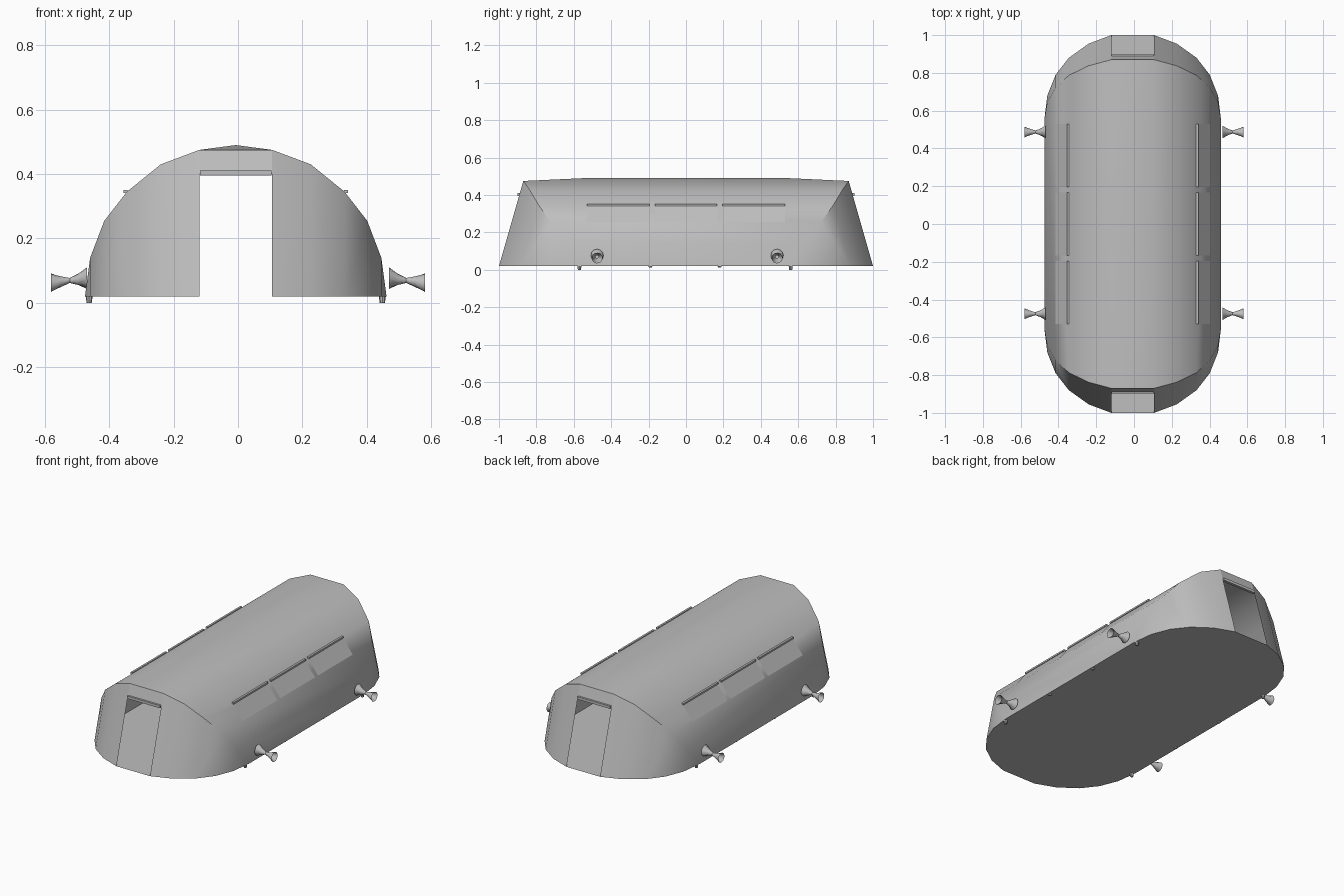
import bpy, bmesh, math
from mathutils import Vector

if "Cube" in bpy.data.objects:
    bpy.data.objects.remove(bpy.data.objects["Cube"])

CX = -0.007      # centre line of the shelter
BASE = 0.02      # floor height
SLOPE = 0.286    # lean of the end walls

grey = bpy.data.materials.new("grey fabric")
grey.diffuse_color = (0.52, 0.52, 0.52, 1)
grey.use_nodes = True
grey.node_tree.nodes["Principled BSDF"].inputs["Base Color"].default_value = grey.diffuse_color


def make(name, bm, smooth=False):
    me = bpy.data.meshes.new(name)
    bm.to_mesh(me)
    bm.free()
    me.materials.append(grey)
    ob = bpy.data.objects.new(name, me)
    bpy.context.collection.objects.link(ob)
    if smooth:
        bpy.ops.object.select_all(action='DESELECT')
        ob.select_set(True)
        bpy.context.view_layer.objects.active = ob
        bpy.ops.object.shade_smooth_by_angle(angle=math.radians(30))
    return ob


def box(name, x, y, z, sx, sy, sz):
    bm = bmesh.new()
    bmesh.ops.create_cube(bm, size=1)
    for v in bm.verts:
        v.co = (x + v.co.x * sx, y + v.co.y * sy, z + v.co.z * sz)
    return make(name, bm)


# Columns: half width, roof height there, end of the floor there
COLS = [(0.113, 0.475, 1.0), (0.233, 0.43, 0.955), (0.338, 0.345, 0.88),
        (0.408, 0.255, 0.79), (0.452, 0.14, 0.68), (0.468, BASE, 0.55)]


def wall_point(s, e, i, z):
    x, _, y = COLS[i]
    return (CX + s * x, e * (y - SLOPE * (z - BASE)), z)


# Shelter shell: vaulted roof, rounded leaning ends, doorways and floor
bm = bmesh.new()


def face(*pts):
    bm.faces.new([bm.verts.new(p) for p in pts])


def top(s, e, i):
    return wall_point(s, e, i, COLS[i][1])


def low(s, e, i):
    return wall_point(s, e, i, BASE)


ridge = {e: (CX, e * 0.55, 0.49) for e in (-1, 1)}
for s in (-1, 1):
    face(top(s, -1, 0), top(s, 1, 0), ridge[1], ridge[-1])
    for i in range(5):
        face(top(s, -1, i), top(s, 1, i), top(s, 1, i + 1), top(s, -1, i + 1))
        for e in (-1, 1):
            if i < 4:
                face(low(s, e, i), low(s, e, i + 1), top(s, e, i + 1), top(s, e, i))
            else:
                face(low(s, e, i), low(s, e, i + 1), top(s, e, i))
for e in (-1, 1):
    face(top(-1, e, 0), top(1, e, 0), ridge[e])
    face(wall_point(-1, e, 0, 0.4), wall_point(1, e, 0, 0.4), top(1, e, 0), top(-1, e, 0))
face(*[low(1, 1, i) for i in range(6)], *[low(1, -1, i) for i in reversed(range(6))],
     *[low(-1, -1, i) for i in range(6)], *[low(-1, 1, i) for i in reversed(range(6))])
bmesh.ops.remove_doubles(bm, verts=bm.verts, dist=0.0005)
bmesh.ops.recalc_face_normals(bm, faces=bm.faces)
make("shelter_shell", bm, True)

# Rolled door flaps above both doorways
for e, n in ((-1, "front"), (1, "back")):
    box(n + "_door_roll", CX, e * 0.892, 0.403, 0.222, 0.016, 0.016)

# Window panels lying on the roof, each with a rolled cover along its top
for s, n in ((-1, "left"), (1, "right")):
    for k in (-1, 0, 1):
        y0, y1 = k * 0.363 - 0.167, k * 0.363 + 0.167
        box(f"{n}_window_roll_{k + 2}", CX + s * 0.342, k * 0.363, 0.346, 0.012, 0.334, 0.010)
        a, b = Vector((0.338, 0, 0.345)), Vector((0.408, 0, 0.255))
        out = Vector((b.z - a.z, 0, a.x - b.x)).normalized() * -0.002
        bm = bmesh.new()
        pts = [(p, y) for p, y in ((a + out, y0), (a + out, y1), (b + out, y1), (b + out, y0))]
        f = bm.faces.new([bm.verts.new((CX + s * p.x, y, p.z)) for p, y in pts])
        f.normal_update()
        if f.normal.z < 0:
            f.normal_flip()
        make(f"{n}_window_panel_{k + 2}", bm)

# Pinched vent sleeves on both sides: open rings twisted about a narrow waist
RINGS = [(0.468, 0.034, 0.077), (0.498, 0.017, 0.073), (0.522, 0.008, 0.070),
         (0.548, 0.016, 0.066), (0.580, 0.029, 0.063)]
N = 12
for s, n in ((-1, "left"), (1, "right")):
    for y, m in ((-0.475, "front"), (0.487, "back")):
        bm = bmesh.new()
        rows = []
        for j, (x, r, z) in enumerate(RINGS):
            ring = []
            for k in range(N):
                t = 2 * math.pi * k / N + j * 0.35
                ring.append(bm.verts.new((s * x, y + r * math.cos(t), z + r * math.sin(t))))
            rows.append(ring)
        for p, q in zip(rows, rows[1:]):
            for k in range(N):
                bm.faces.new((p[k], p[(k + 1) % N], q[(k + 1) % N], q[k]))
        bmesh.ops.recalc_face_normals(bm, faces=bm.faces)
        make(f"{n}_{m}_vent_sleeve", bm, True)

# Small ground pegs under the floor edge
for s, n in ((-1, "left"), (1, "right")):
    for y, h in ((-0.57, 0.021), (-0.19, 0.008), (0.18, 0.008), (0.56, 0.021)):
        bm = bmesh.new()
        bmesh.ops.create_cone(bm, cap_ends=True, segments=8, radius1=0.008, radius2=0.011, depth=h)
        bmesh.ops.translate(bm, verts=bm.verts, vec=(CX + s * 0.455, y, 0.021 - h / 2))
        make(f"{n}_peg", bm, True)
